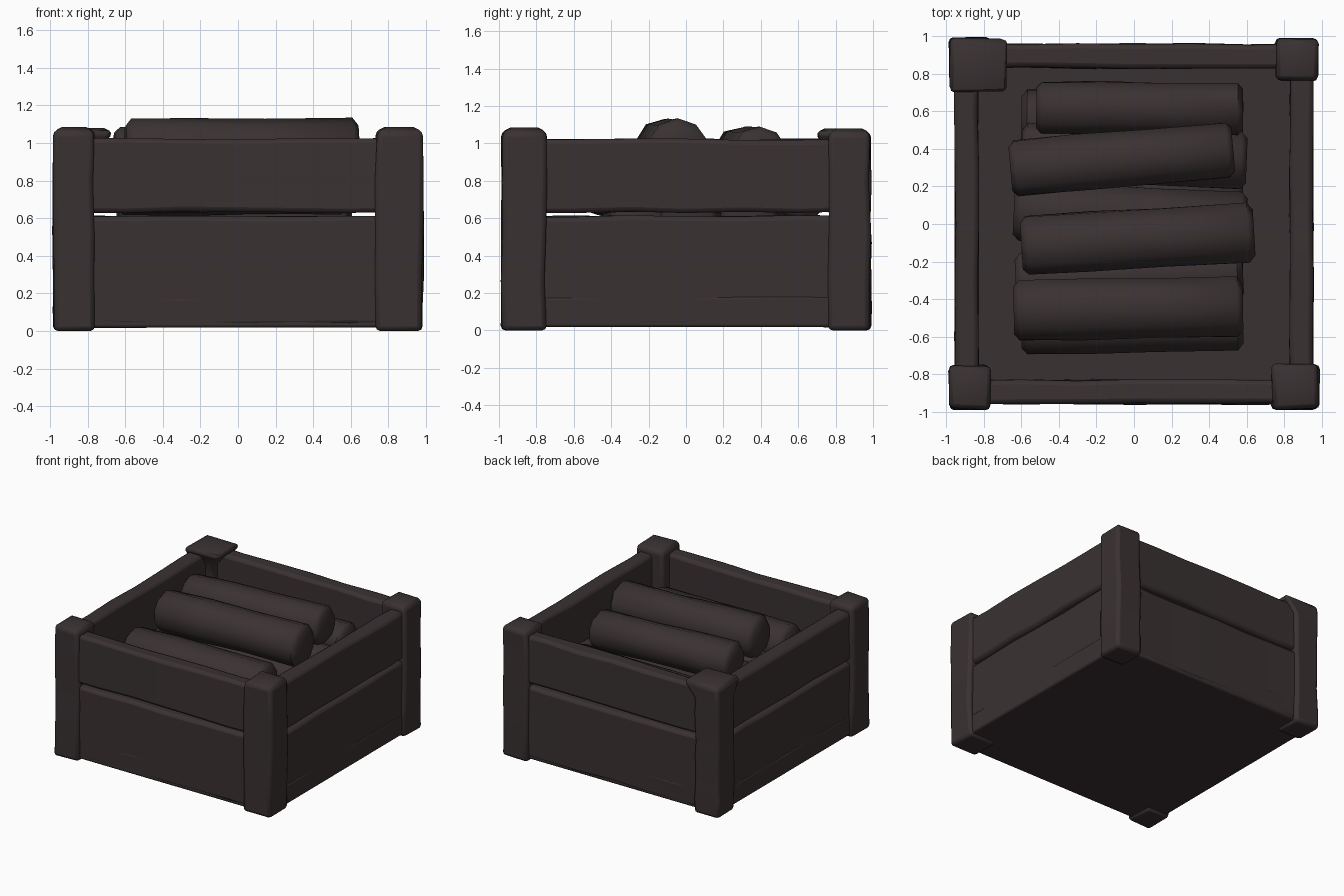
import bpy, bmesh, math, random
from mathutils import Vector, Matrix

if "Cube" in bpy.data.objects:
    bpy.data.objects.remove(bpy.data.objects["Cube"])

random.seed(4)
wood = bpy.data.materials.new("dark charred wood")
wood.diffuse_color = (0.042, 0.031, 0.032, 1)
wood.use_nodes = True
wood.node_tree.nodes["Principled BSDF"].inputs["Base Color"].default_value = wood.diffuse_color


def finish(name, bm, bevel=0.0):
    bmesh.ops.recalc_face_normals(bm, faces=bm.faces)
    me = bpy.data.meshes.new(name)
    bm.to_mesh(me)
    bm.free()
    me.materials.append(wood)
    ob = bpy.data.objects.new(name, me)
    bpy.context.collection.objects.link(ob)
    bpy.ops.object.select_all(action='DESELECT')
    ob.select_set(True)
    bpy.context.view_layer.objects.active = ob
    if bevel:
        m = ob.modifiers.new("worn_edges", 'BEVEL')
        m.width, m.segments = bevel, 2
        m.limit_method, m.angle_limit = 'ANGLE', math.radians(40)
    bpy.ops.object.shade_smooth_by_angle(angle=math.radians(50))
    return ob


def beam(name, lo, hi, cuts=5, wobble=0.008, bevel=0.025, shape=None):
    """Worn timber box, divided along its longest axis and slightly uneven."""
    lo, hi = Vector(lo), Vector(hi)
    size = hi - lo
    bm = bmesh.new()
    bmesh.ops.create_cube(bm, size=1)
    for v in bm.verts:
        v.co = Vector([lo[i] + (v.co[i] + 0.5) * size[i] for i in range(3)])
    axis = max(range(3), key=lambda i: size[i])
    along = [e for e in bm.edges
             if abs((e.verts[0].co - e.verts[1].co)[axis]) > 1e-4]
    if cuts:
        bmesh.ops.subdivide_edges(bm, edges=along, cuts=cuts, use_grid_fill=True)
    for v in bm.verts:
        for i in range(3):
            if i != axis:
                v.co[i] += random.uniform(-wobble, wobble)
    if shape:
        shape(bm)
    return finish(name, bm, bevel)


# Floor slab, a little proud of the lower planks
beam("floor_slab", (-0.955, -0.955, 0.02), (0.955, 0.955, 0.18), cuts=0,
     wobble=0.004, bevel=0.015)

# Two planks on each of the four sides
for level, z0, z1 in (("lower", 0.03, 0.612), ("upper", 0.632, 1.022)):
    for side, s in (("front", -1), ("back", 1)):
        a, b = sorted((s * 0.83, s * 0.958))
        beam(f"{level}_{side}_plank", (-0.9, a, z0), (0.9, b, z1), wobble=0.006)
    for side, s in (("left", -1), ("right", 1)):
        a, b = sorted((s * 0.83, s * 0.952))
        beam(f"{level}_{side}_plank", (a, -0.9, z0), (b, 0.9, z1), wobble=0.006)


# Corner posts with low domed tops
def dome(bm):
    bm.faces.ensure_lookup_table()
    top = max(bm.faces, key=lambda f: f.calc_center_median().z)
    bmesh.ops.inset_individual(bm, faces=[top], thickness=0.07, depth=0.025)


def flared_dome(bm):
    # battered head leaning in over the rim
    for v in bm.verts:
        if v.co.z > 1.0:
            if v.co.x > -0.85:
                v.co.x += 0.10
            if v.co.y < 0.85:
                v.co.y -= 0.07
    dome(bm)


beam("front_left_post", (-0.982, -0.985, 0), (-0.765, -0.755, 1.06), 3, shape=dome)
beam("front_right_post", (0.735, -0.985, 0), (0.982, -0.75, 1.06), 3, shape=dome)
beam("back_right_post", (0.755, 0.765, 0), (0.982, 0.985, 1.055), 3, shape=dome)
beam("back_left_post", (-0.982, 0.765, 0), (-0.765, 0.99, 1.055), 8, 0.005,
     shape=flared_dome)


def log(name, x0, x1, y, top, r, slope=0.0, sides=10):
    """Log lying along x with chamfered ends and an uneven round section."""
    bm = bmesh.new()
    half = (x1 - x0) / 2
    rings = []
    for t, k in ((-1, 0.78), (-0.95, 1), (-0.4, 1.02), (0.2, 0.98), (0.95, 1), (1, 0.78)):
        ring = []
        for i in range(sides):
            a = math.pi / 2 + i * math.tau / sides
            q = r * k * random.uniform(0.96, 1.03)
            ring.append(bm.verts.new((t * half, q * math.cos(a), q * math.sin(a))))
        rings.append(ring)
    for p, q in zip(rings, rings[1:]):
        for i in range(sides):
            j = (i + 1) % sides
            bm.faces.new((p[i], p[j], q[j], q[i]))
    bm.faces.new(rings[0])
    bm.faces.new(rings[-1])
    bm.transform(Matrix.Translation(((x0 + x1) / 2, y, top - r))
                 @ Matrix.Rotation(math.atan(slope), 4, 'Z'))
    finish(name, bm)


# Top layer of logs
log("top_log_back", -0.52, 0.58, 0.615, 0.88, 0.145, -0.01)
log("top_log_second", -0.66, 0.53, 0.345, 1.09, 0.155, 0.09)
log("top_log_third", -0.60, 0.64, -0.08, 1.13, 0.165, 0.06)
log("top_log_front", -0.64, 0.58, -0.45, 0.95, 0.168, 0.015)

# Logs underneath, filling the crate
log("middle_log_back", -0.60, 0.60, 0.36, 0.80, 0.16, -0.04)
log("middle_log_centre", -0.64, 0.60, 0.04, 0.82, 0.17, -0.05)
log("middle_log_front", -0.63, 0.58, -0.28, 0.76, 0.16, 0.05)
for n, y in enumerate((-0.52, -0.17, 0.18, 0.54)):
    log(f"bottom_log_{n + 1}", -0.60, 0.58, y, 0.51, 0.17, 0.02 * (-1) ** n)
